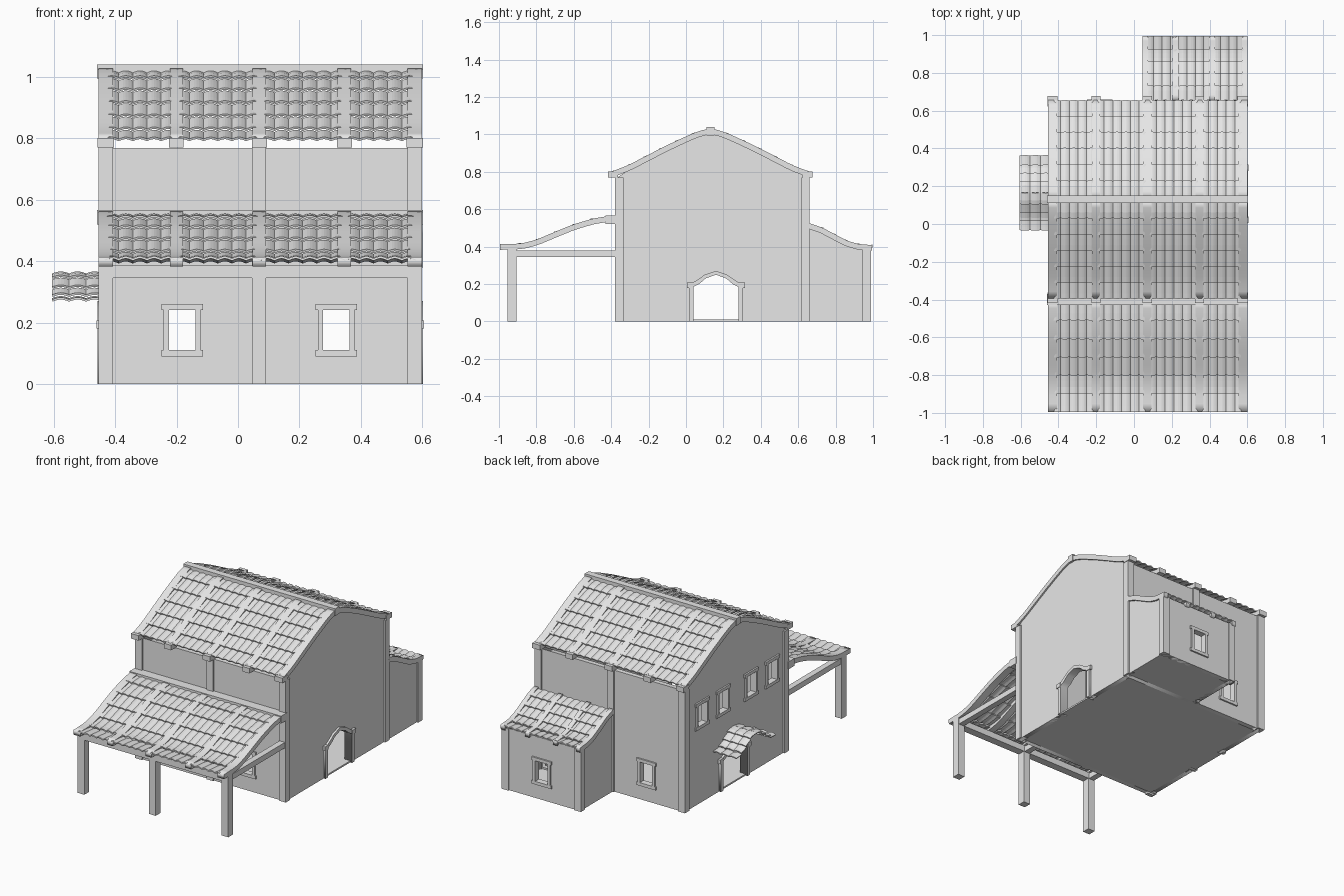
import bpy, bmesh, math
from mathutils import Matrix, Vector

cube = bpy.data.objects.get("Cube")
if cube:
    bpy.data.objects.remove(cube, do_unlink=True)

GREY = (0.8, 0.8, 0.8, 1)
mat = bpy.data.materials.new("plain_grey")
mat.use_nodes = True
mat.diffuse_color = GREY
mat.node_tree.nodes["Principled BSDF"].inputs["Base Color"].default_value = GREY

X0, X1 = -0.455, 0.6          # outer sides of the house
RIDGE_Y = 0.13                # centre line of the main roof
DOOR_Y = 0.16                 # centre line of the side doors


def add(name, mesh):
    ob = bpy.data.objects.new(name, mesh)
    bpy.context.collection.objects.link(ob)
    mesh.materials.clear()
    mesh.materials.append(mat)
    return ob


def box(name, lo, hi):
    lo, hi = Vector(lo), Vector(hi)
    bm = bmesh.new()
    bmesh.ops.create_cube(bm, size=1)
    for v in bm.verts:
        v.co = (lo + hi) / 2 + v.co * (hi - lo)
    mesh = bpy.data.meshes.new(name)
    bm.to_mesh(mesh)
    bm.free()
    return add(name, mesh)


def plate(name, axis, a, b, outline, holes=()):
    """Flat outline with holes, extruded along an axis from a to b."""
    cu = bpy.data.curves.new(name, 'CURVE')
    cu.dimensions, cu.fill_mode, cu.extrude = '2D', 'BOTH', abs(b - a) / 2
    for loop in (outline, *holes):
        sp = cu.splines.new('POLY')
        sp.points.add(len(loop) - 1)
        for p, (u, v) in zip(sp.points, loop):
            p.co = (u, v, 0, 1)
        sp.use_cyclic_u = True
    tmp = bpy.data.objects.new(name + "_curve", cu)
    bpy.context.collection.objects.link(tmp)
    dg = bpy.context.evaluated_depsgraph_get()
    mesh = bpy.data.meshes.new_from_object(tmp.evaluated_get(dg))
    bpy.data.objects.remove(tmp, do_unlink=True)
    mid = (a + b) / 2
    if axis == 'x':
        m = Matrix(((0, 0, 1, mid), (1, 0, 0, 0), (0, 1, 0, 0), (0, 0, 0, 1)))
    else:
        m = Matrix(((1, 0, 0, 0), (0, 0, -1, mid), (0, 1, 0, 0), (0, 0, 0, 1)))
    mesh.transform(m)
    return add(name, mesh)


def rect(u0, u1, v0, v1):
    return [(u0, v0), (u1, v0), (u1, v1), (u0, v1)]


def mirror(profile, c):
    return [(2 * c - y, z) for y, z in profile]


def at(profile, t):
    """Point and upward normal at fraction t of a profile's length."""
    pts = [Vector(p) for p in profile]
    lens = [(q - p).length for p, q in zip(pts, pts[1:])]
    d = t * sum(lens)
    for i, n in enumerate(lens):
        if d <= n or i == len(lens) - 1:
            break
        d -= n
    tan = (pts[i + 1] - pts[i]).normalized()
    nor = Vector((-tan.y, tan.x))
    return pts[i] + tan * d, nor if nor.y > 0 else -nor


def ribbon(name, profile, x0, x1, low, high, n=14):
    pn = [at(profile, i / n) for i in range(n + 1)]
    plate(name, 'x', x0, x1, [p + k * high for p, k in pn] + [p + k * low for p, k in reversed(pn)])


def tiles(name, profile, x0, x1, rows, period=0.046):
    """Overlapping corrugated rows running from ridge to eave."""
    bm = bmesh.new()
    nx, ns = round((x1 - x0) / period) * 6, 3
    for r in range(rows):
        grid = []
        for j in range(ns + 1):
            f = j / ns
            p, n = at(profile, min(1, (r + f * 1.04) / rows))
            line = []
            for i in range(nx + 1):
                h = -0.004 + 0.012 * f + 0.007 * abs(math.sin(math.pi * i / 6))
                q = p + n * h
                line.append(bm.verts.new((x0 + (x1 - x0) * i / nx, q.x, q.y)))
            grid.append(line)
        for a, b in zip(grid, grid[1:]):
            for i in range(nx):
                bm.faces.new((a[i], a[i + 1], b[i + 1], b[i]))
    bm.normal_update()
    if sum(f.normal.z for f in bm.faces) < 0:
        bmesh.ops.reverse_faces(bm, faces=bm.faces[:])
    mesh = bpy.data.meshes.new(name)
    bm.to_mesh(mesh)
    bm.free()
    ob = add(name, mesh)
    sol = ob.modifiers.new("thickness", 'SOLIDIFY')
    sol.thickness, sol.offset = 0.007, 0


def window(name, axis, face, out, c, z):
    """Frame around a window; out is the sign of the outward direction."""
    d0, d1 = sorted((face - out * 0.03, face + out * 0.01))
    parts = (("lintel", -0.068, 0.068, 0.065, 0.085), ("sill", -0.068, 0.068, -0.085, -0.065),
             ("left_jamb", -0.06, -0.043, -0.065, 0.065), ("right_jamb", 0.043, 0.06, -0.065, 0.065))
    for part, u0, u1, v0, v1 in parts:
        lo, hi = (d0, c + u0, z + v0), (d1, c + u1, z + v1)
        if axis == 'y':
            lo, hi = (lo[1], lo[0], lo[2]), (hi[1], hi[0], hi[2])
        box(f"{name}_{part}", lo, hi)


def opening(c, z):
    return rect(c - 0.045, c + 0.045, z - 0.066, z + 0.066)


# Roof profiles, from ridge to eave
front_slope = [(0.13, 1.016), (0.07, 1.002), (0, 0.972), (-0.1, 0.925), (-0.2, 0.874), (-0.3, 0.822), (-0.39, 0.787)]
back_slope = mirror(front_slope, RIDGE_Y)
porch_slope = [(-0.4, 0.55), (-0.5, 0.533), (-0.6, 0.503), (-0.7, 0.462), (-0.8, 0.42), (-0.88, 0.4), (-0.995, 0.397)]
annex_slope = [(0.655, 0.51), (0.72, 0.488), (0.8, 0.446), (0.86, 0.415), (0.92, 0.398), (0.995, 0.392)]
hood_slope = [(0.165, 0.36), (0.12, 0.345), (0.07, 0.308), (0.03, 0.282), (-0.03, 0.264)]

# Front and back walls
win_x, win_z, up_z = (-0.182, 0.32), 0.175, 0.56
plate("front_wall", 'y', -0.37, -0.34, rect(X0 + 0.01, X1 - 0.01, 0, 0.768), [opening(c, win_z) for c in win_x])
plate("back_wall", 'y', 0.62, 0.65, rect(X0 + 0.01, X1 - 0.01, 0, 0.768),
      [opening(win_x[0], win_z), rect(0.1, 0.55, 0.02, 0.36)])
for c in win_x:
    window("front_window", 'y', -0.37, -1, c, win_z)
window("back_window", 'y', 0.65, 1, win_x[0], win_z)

# Gable walls with arched doorways
half_arch = [(-0.12, 0), (-0.12, 0.185), (-0.09, 0.2), (-0.055, 0.23), (0, 0.25)]
arch = [(DOOR_Y + u, v) for u, v in half_arch]
arch += mirror(arch[:-1], DOOR_Y)[::-1]
gable_top = [(y, z - 0.008) for y, z in front_slope[1:-1]]
gable = [(-0.37, 0), *arch, (0.65, 0), (0.65, 0.768), *mirror(gable_top, RIDGE_Y)[::-1],
         (RIDGE_Y, 1.008), *gable_top, (-0.37, 0.768)]
up_y = [RIDGE_Y + s for s in (-0.35, -0.14, 0.14, 0.35)]
plate("left_gable_wall", 'x', X1 - 0.04, X1 - 0.01, gable)
plate("right_gable_wall", 'x', X0 + 0.01, X0 + 0.04, gable, [opening(c, up_z) for c in up_y])
for c in up_y:
    window("upper_window", 'x', X0 + 0.01, -1, c, up_z)

# Door frames
outer = [(-0.145, 0), (-0.145, 0.195), (-0.1, 0.222), (-0.06, 0.25), (0, 0.27)]
outer = [(DOOR_Y + u, v) for u, v in outer]
outer += mirror(outer[:-1], DOOR_Y)[::-1]
for side, a, b in (("left", X1 - 0.05, X1 + 0.003), ("right", X0 - 0.003, X0 + 0.05)):
    plate(f"{side}_door_frame", 'x', a, b, outer + arch[::-1])
    for s in (-1, 1):
        c = DOOR_Y + s * 0.138
        box(f"{side}_door_capital", (a - 0.003, c - 0.017, 0.18), (b + 0.003, c + 0.017, 0.207))

# Floors
box("main_floor", (X0 + 0.01, -0.37, 0), (X1 - 0.01, 0.65, 0.01))
box("annex_floor", (0.055, 0.65, 0), (X1 - 0.01, 0.98, 0.01))

# Wall pillars
pillar_x = ((X0, X0 + 0.048), (0.045, 0.092), (X1 - 0.048, X1))
for a, b in pillar_x:
    box("front_pillar", (a, -0.38, 0), (b, -0.335, 0.77))
    box("back_pillar", (a, 0.617, 0), (b, 0.66, 0.77))

# Main roof
batten_x = (pillar_x[0], (-0.222, -0.18), (0.048, 0.092), (0.325, 0.368), pillar_x[2])
for name, slope, out in (("front", front_slope, -1), ("back", back_slope, 1)):
    tiles(f"{name}_roof_tiles", slope, X0 + 0.02, X1 - 0.02, 6)
    eave = RIDGE_Y + out * 0.52
    for a, b in batten_x:
        ribbon(f"{name}_roof_batten", slope, a, b, -0.014, 0.016)
        box(f"{name}_eave_block", (a - 0.003, eave - 0.027, 0.77), (b + 0.003, eave + 0.027, 0.802))
box("ridge_beam", (X0 - 0.005, 0.11, 0.995), (X1 + 0.003, 0.152, 1.04))

# Porch
tiles("porch_tiles", porch_slope, X0 + 0.02, X1 - 0.02, 6)
for a, b in batten_x:
    ribbon("porch_batten", porch_slope, a, b, -0.014, 0.016)
box("porch_ridge_beam", (X0 - 0.005, -0.43, 0.52), (X1 + 0.003, -0.37, 0.567))
box("porch_front_beam", (X0, -0.955, 0.345), (X1, -0.905, 0.385))
for a, b in pillar_x:
    box("porch_post", (a, -0.955, 0), (b, -0.907, 0.385))
    box("porch_side_beam", (a + 0.005, -0.91, 0.345), (b - 0.005, -0.36, 0.38))

# Annex at the back
annex_side = [(0.64, 0), (0.98, 0), *[(min(y, 0.98), z - 0.008) for y, z in annex_slope[::-1]], (0.64, 0.5)]
for a in (0.055, X1 - 0.04):
    plate("annex_side_wall", 'x', a, a + 0.03, annex_side)
plate("annex_back_wall", 'y', 0.95, 0.98, rect(0.055, X1 - 0.01, 0, 0.39), [opening(win_x[1], win_z)])
window("annex_window", 'y', 0.98, 1, win_x[1], win_z)
for a, b in pillar_x[1:]:
    box("annex_pillar", (a, 0.945, 0), (b, 0.988, 0.39))
tiles("annex_tiles", annex_slope, 0.06, X1 - 0.01, 5)
for c in (0.06, 0.22, 0.415, X1 - 0.014):
    ribbon("annex_batten", annex_slope, c - 0.015, c + 0.015, -0.014, 0.016)

# Hood over the right door
for name, slope in (("front", hood_slope), ("back", mirror(hood_slope, 0.165))):
    tiles(f"hood_{name}_tiles", slope, -0.605, X0 + 0.015, 4, 0.05)
